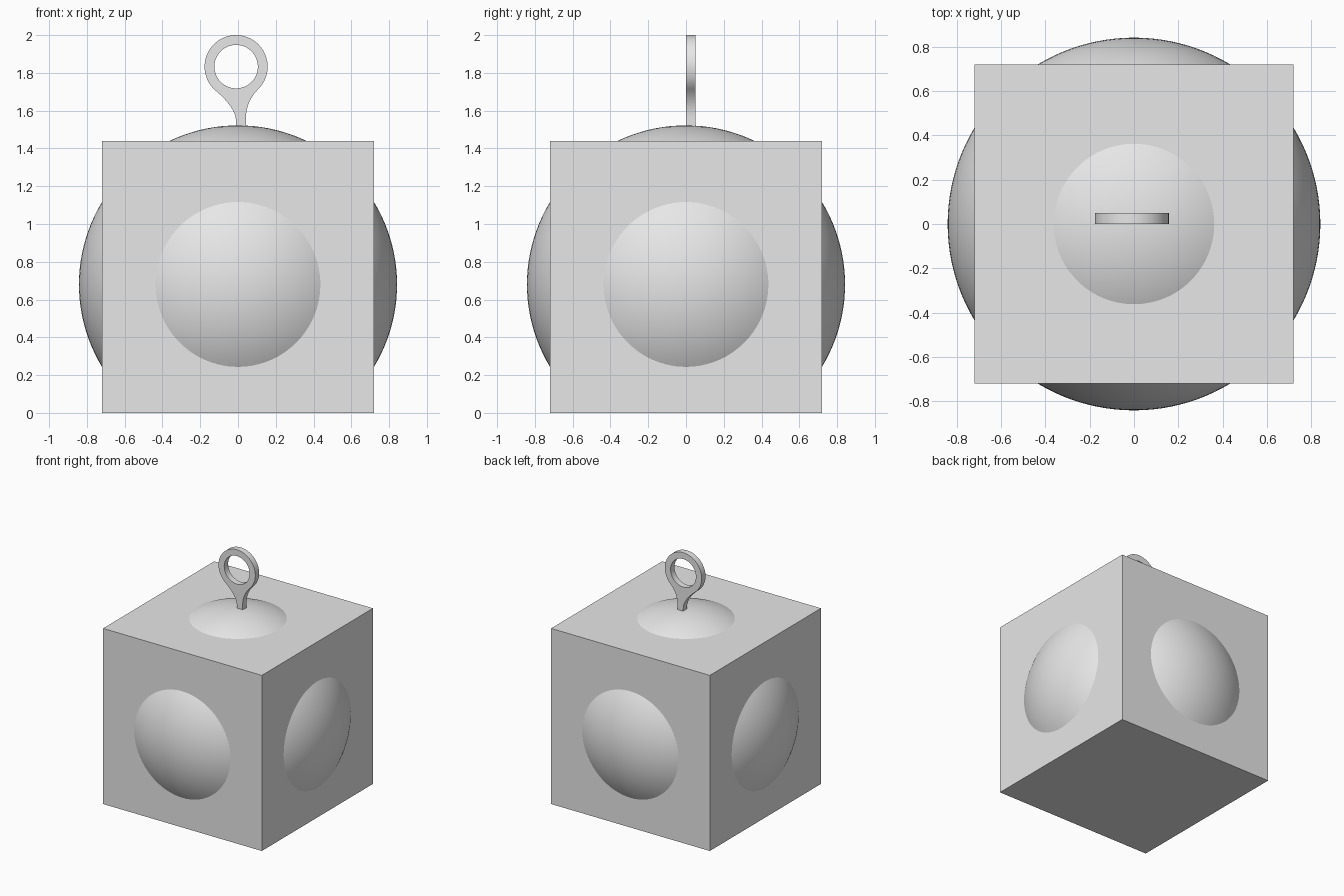
import bpy, bmesh, math
from mathutils import Vector

if "Cube" in bpy.data.objects:
    bpy.data.objects.remove(bpy.data.objects["Cube"])

grey = bpy.data.materials.new("light_grey")
grey.diffuse_color = (0.8, 0.8, 0.8, 1)
grey.use_nodes = True
grey.node_tree.nodes["Principled BSDF"].inputs["Base Color"].default_value = grey.diffuse_color


def make_object(name, bm):
    bmesh.ops.recalc_face_normals(bm, faces=bm.faces)
    mesh = bpy.data.meshes.new(name)
    bm.to_mesh(mesh)
    bm.free()
    mesh.materials.append(grey)
    obj = bpy.data.objects.new(name, mesh)
    bpy.context.collection.objects.link(obj)
    return obj


def smooth(obj, degrees):
    bpy.ops.object.select_all(action='DESELECT')
    obj.select_set(True)
    bpy.context.view_layer.objects.active = obj
    bpy.ops.object.shade_smooth_by_angle(angle=math.radians(degrees))


# Sphere, cut flat inside the cube so that it never reaches the base
bm = bmesh.new()
bmesh.ops.create_uvsphere(bm, u_segments=128, v_segments=64, radius=0.842)
bmesh.ops.translate(bm, verts=bm.verts, vec=(0, 0, 0.68))
cut = bmesh.ops.bisect_plane(bm, geom=bm.verts[:] + bm.edges[:] + bm.faces[:],
                             plane_co=(0, 0, 0.11), plane_no=(0, 0, -1), clear_outer=True)
bmesh.ops.holes_fill(bm, edges=[e for e in bm.edges if e.is_boundary], sides=0)
sphere = make_object("sphere_cutter", bm)

# Cube merged with the bulging sphere
bm = bmesh.new()
bmesh.ops.create_cube(bm, size=1.44)
bmesh.ops.translate(bm, verts=bm.verts, vec=(0, 0, 0.72))
body = make_object("cube_body", bm)
union = body.modifiers.new("bulges", 'BOOLEAN')
union.operation = 'UNION'
union.solver = 'EXACT'
union.object = sphere
bpy.context.view_layer.objects.active = body
bpy.ops.object.modifier_apply(modifier=union.name)
bpy.data.objects.remove(sphere)
smooth(body, 15)

# Hanging loop: ring outline that flares down into a narrow neck
CX, CZ, OUTER, INNER = -0.01, 1.833, 0.167, 0.115
Y0, Y1 = 0.0, 0.05


def on_circle(radius, degrees):
    a = math.radians(degrees)
    return Vector((CX + radius * math.cos(a), CZ + radius * math.sin(a)))


def curve(a, b, c, n=10):
    return [a * (1 - t) ** 2 + b * 2 * t * (1 - t) + c * t * t
            for t in (i / n for i in range(1, n + 1))]


arc = [on_circle(OUTER, -45 + 275 * i / 55) for i in range(56)]
left = curve(arc[-1], Vector((-0.01, 1.615)), Vector((-0.01, 1.54)))
right = curve(arc[0], Vector((0.042, 1.649)), Vector((0.042, 1.56)))
outline = arc + left + [Vector((-0.01, 1.5)), Vector((0.042, 1.5))] + right[::-1]
hole = [on_circle(INNER, 360 * i / 64) for i in range(64)]

bm = bmesh.new()
edges = []
for loop in (outline, hole):
    verts = [bm.verts.new((p.x, Y0, p.y)) for p in loop]
    edges += [bm.edges.new((v, verts[i - 1])) for i, v in enumerate(verts)]
fill = bmesh.ops.triangle_fill(bm, edges=edges, use_beauty=True)
faces = [f for f in fill["geom"] if isinstance(f, bmesh.types.BMFace)]
back = bmesh.ops.extrude_face_region(bm, geom=faces, use_keep_orig=True)
bmesh.ops.translate(bm, vec=(0, Y1 - Y0, 0),
                    verts=[v for v in back["geom"] if isinstance(v, bmesh.types.BMVert)])
loop_obj = make_object("hanging_loop", bm)
smooth(loop_obj, 30)
